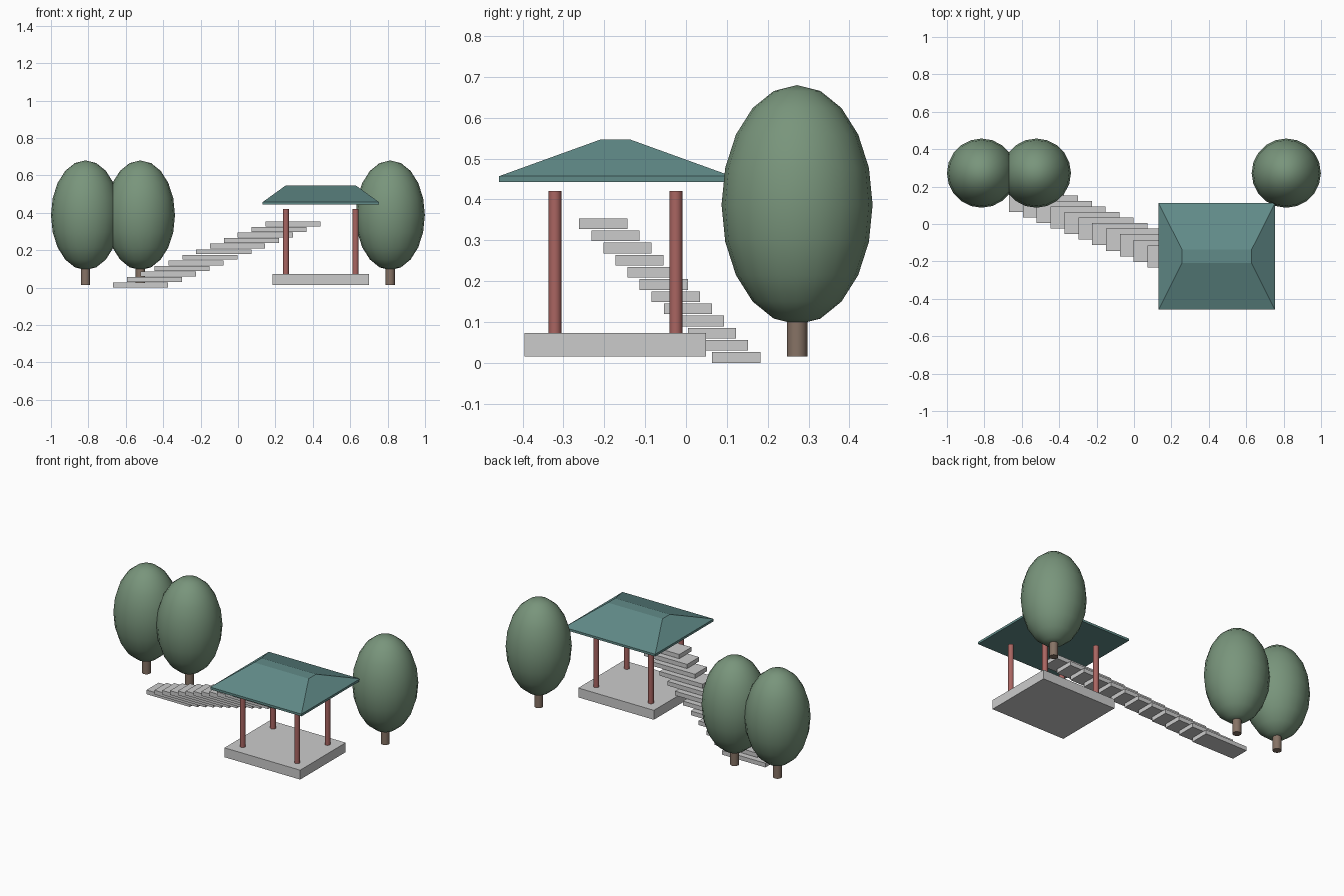
import bpy
import bmesh

if "Cube" in bpy.data.objects:
    bpy.data.objects.remove(bpy.data.objects["Cube"])


def material(name, rgb):
    m = bpy.data.materials.new(name)
    m.diffuse_color = (*rgb, 1)
    m.use_nodes = True
    m.node_tree.nodes["Principled BSDF"].inputs["Base Color"].default_value = m.diffuse_color
    return m


TEAL = material("teal_tiles", (0.12, 0.26, 0.25))
RED = material("red_paint", (0.40, 0.13, 0.12))
GREEN = material("foliage_green", (0.19, 0.30, 0.20))
BROWN = material("bark_brown", (0.24, 0.17, 0.13))


def finish(name, mat=None, smooth=False):
    ob = bpy.context.object
    ob.name = name
    if mat:
        ob.data.materials.append(mat)
    bpy.ops.object.transform_apply(location=False, rotation=False, scale=True)
    if smooth:
        bpy.ops.object.shade_smooth_by_angle()
    return ob


def box(name, centre, size, mat=None):
    bpy.ops.mesh.primitive_cube_add(size=1, location=centre)
    bpy.context.object.scale = size
    return finish(name, mat)


def cylinder(name, x, y, z0, z1, r, mat):
    bpy.ops.mesh.primitive_cylinder_add(vertices=16, radius=r, depth=z1 - z0,
                                        location=(x, y, (z0 + z1) / 2))
    return finish(name, mat, True)


# Pavilion platform and four posts
CX, CY = 0.4425, -0.173
box("platform", (CX, CY, 0.044), (0.516, 0.444, 0.058))
for sx, side in ((-1, "left"), (1, "right")):
    for sy, end in ((-1, "front"), (1, "back")):
        cylinder(f"{end}_{side}_post", CX + sx * 0.186, CY + sy * 0.148,
                 0.073, 0.421, 0.016, RED)

# Hipped roof: eave slab profile tapering to a small flat top
bm = bmesh.new()
rings = []
for hx, hy, z in ((0.311, 0.285, 0.443), (0.311, 0.285, 0.457), (0.186, 0.036, 0.547)):
    rings.append([bm.verts.new((sx * hx, sy * hy, z))
                  for sx, sy in ((-1, -1), (1, -1), (1, 1), (-1, 1))])
for lo, hi in zip(rings, rings[1:]):
    for i in range(4):
        j = (i + 1) % 4
        bm.faces.new((lo[i], lo[j], hi[j], hi[i]))
bm.faces.new(rings[0][::-1])
bm.faces.new(rings[-1])
mesh = bpy.data.meshes.new("roof")
bm.to_mesh(mesh)
bm.free()
mesh.materials.append(TEAL)
roof = bpy.data.objects.new("roof", mesh)
roof.location = (CX, CY, 0)
bpy.context.collection.objects.link(roof)

# Floating staircase
for i in range(12):
    box(f"step_{i + 1}", (-0.521 + i * 0.0741, 0.123 - i * 0.0296, 0.013 + i * 0.0298),
        (0.295, 0.118, 0.026))

# Three round-topped trees
for i, x in enumerate((-0.815, -0.522, 0.814)):
    cylinder(f"tree_trunk_{i + 1}", x, 0.272, 0.015, 0.16, 0.025, BROWN)
    bpy.ops.mesh.primitive_uv_sphere_add(segments=20, ring_count=10, radius=1,
                                         location=(x, 0.272, 0.387))
    bpy.context.object.scale = (0.185, 0.185, 0.293)
    finish(f"tree_crown_{i + 1}", GREEN, True)
